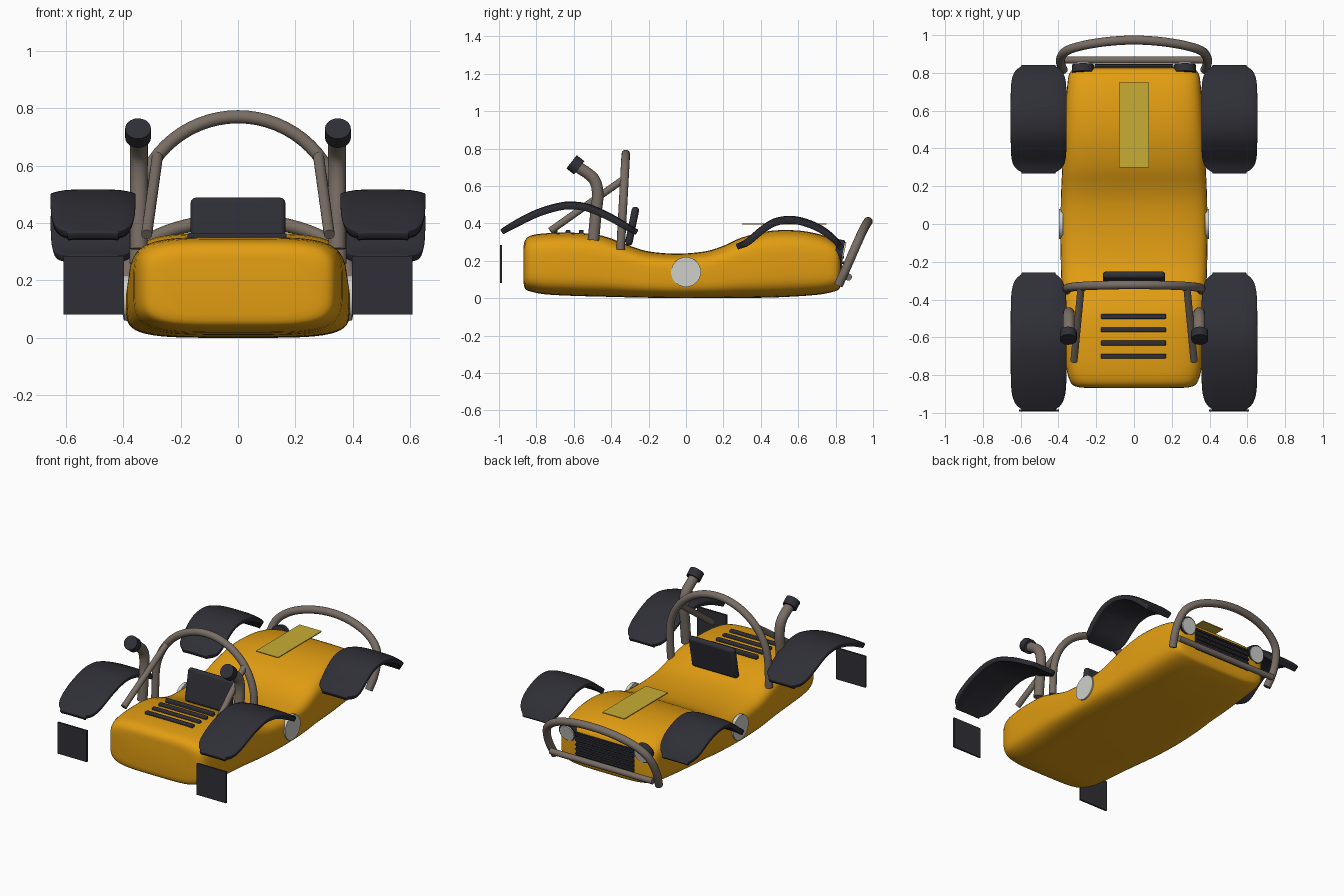
import bpy, bmesh, math
from mathutils import Vector

if "Cube" in bpy.data.objects:
    bpy.data.objects.remove(bpy.data.objects["Cube"])


def mat(name, r, g, b):
    m = bpy.data.materials.new(name)
    m.diffuse_color = (r, g, b, 1)
    m.use_nodes = True
    m.node_tree.nodes["Principled BSDF"].inputs["Base Color"].default_value = m.diffuse_color
    return m


ORANGE = mat("orange_paint", 0.76, 0.34, 0.006)
DARK = mat("dark_plastic", 0.028, 0.028, 0.037)
TUBE = mat("warm_grey_metal", 0.19, 0.155, 0.13)
PALE = mat("pale_glass", 0.62, 0.63, 0.60)
YELLOW = mat("yellow_screen", 0.58, 0.42, 0.035)


def finish(ob, name, m, angle=40):
    ob.name = name
    ob.data.materials.clear()
    ob.data.materials.append(m)
    bpy.ops.object.select_all(action='DESELECT')
    ob.select_set(True)
    bpy.context.view_layer.objects.active = ob
    bpy.ops.object.shade_smooth_by_angle(angle=math.radians(angle))
    return ob


def spline(rows, steps):
    """Catmull-Rom interpolation through tuples of any length."""
    out = []
    for i in range(len(rows) - 1):
        p = [rows[max(i - 1, 0)], rows[i], rows[i + 1], rows[min(i + 2, len(rows) - 1)]]
        for s in range(steps):
            t = s / steps
            out.append([0.5 * (2 * b + (c - a) * t + (2 * a - 5 * b + 4 * c - d) * t * t
                               + (3 * b - a - 3 * c + d) * t ** 3) for a, b, c, d in zip(*p)])
    return out + [list(rows[-1])]


def loft(name, rings, m, closed=True, angle=40):
    bm = bmesh.new()
    vs = [[bm.verts.new(p) for p in r] for r in rings]
    n = len(vs[0])
    for a, b in zip(vs, vs[1:]):
        for i in range(n if closed else n - 1):
            j = (i + 1) % n
            bm.faces.new((a[i], a[j], b[j], b[i]))
    if closed:
        bm.faces.new(vs[0])
        bm.faces.new(vs[-1])
    bmesh.ops.recalc_face_normals(bm, faces=bm.faces)
    me = bpy.data.meshes.new(name)
    bm.to_mesh(me)
    bm.free()
    ob = bpy.data.objects.new(name, me)
    bpy.context.collection.objects.link(ob)
    return finish(ob, name, m, angle)


def tube(name, pts, r, m):
    """Round tube swept along a path, with flat ends."""
    rings, normal = [], None
    pts = [Vector(p) for p in pts]
    for i, p in enumerate(pts):
        d = (pts[min(i + 1, len(pts) - 1)] - pts[max(i - 1, 0)]).normalized()
        if normal is None:
            normal = d.orthogonal()
        normal = (normal - d * normal.dot(d)).normalized()
        side = d.cross(normal)
        rings.append([p + r * (math.cos(a) * normal + math.sin(a) * side)
                      for a in [k * math.tau / 20 for k in range(20)]])
    return loft(name, rings, m)


def box(name, loc, size, m, bevel=0.0, rx=0.0):
    bpy.ops.mesh.primitive_cube_add(size=1, location=loc, rotation=(rx, 0, 0))
    ob = bpy.context.object
    ob.scale = size
    bpy.ops.object.transform_apply(location=False, rotation=False, scale=True)
    if bevel:
        b = ob.modifiers.new("round", 'BEVEL')
        b.width, b.segments = bevel, 3
    return finish(ob, name, m)


def sgnpow(v, e):
    return math.copysign(abs(v) ** e, v)


# Body: rounded cross-sections (y, half width, bottom, top)
stations = [
    (-.868, .25, .08, .28), (-.86, .31, .05, .31), (-.83, .34, .035, .335),
    (-.75, .36, .02, .347), (-.6, .37, .012, .35), (-.45, .378, .008, .335),
    (-.3, .385, .004, .28), (-.2, .388, .002, .25), (-.05, .39, 0, .238),
    (.1, .388, 0, .25), (.2, .385, 0, .28), (.3, .38, .001, .325),
    (.45, .375, .003, .36), (.6, .365, .01, .362), (.72, .355, .02, .34),
    (.79, .345, .035, .31), (.82, .32, .05, .285), (.83, .26, .09, .25)]
rings = []
for y, w, lo, hi in spline(stations, 3):
    ring = []
    for k in range(48):
        a = math.tau * (k + .5) / 48
        ring.append((w * sgnpow(math.cos(a), .45), y,
                     (lo + hi) / 2 + (hi - lo) / 2 * sgnpow(math.sin(a), .45)))
    rings.append(ring)
loft("body", rings, ORANGE, angle=50)


# Fenders: arched sheets with rounded plan corners and a slight crown
def fender(name, side, profile):
    path = spline(profile, 5)
    y0, y1 = path[0][0], path[-1][0]
    rows = []
    for y, z in path:
        u = min(1, abs(2 * (y - y0) / (y1 - y0) - 1))
        w = .145 * max(.62, (1 - u ** 7) ** .3 if u < 1 else 0)
        rows.append([(side * (.505 + w * v), y, z - .014 * (w * v / .145) ** 4)
                     for v in [k / 6 - 1 for k in range(13)]])
    ob = loft(name, rows, DARK, closed=False)
    s = ob.modifiers.new("thickness", 'SOLIDIFY')
    s.thickness, s.offset = .03, 0
    b = ob.modifiers.new("round", 'BEVEL')
    b.width, b.segments, b.angle_limit = .009, 2, math.radians(50)


rear_arch = [(-.985, .355), (-.9, .408), (-.8, .458), (-.7, .49), (-.62, .502),
             (-.52, .488), (-.4, .435), (-.3, .375), (-.262, .352)]
front_arch = [(.272, .275), (.33, .305), (.4, .365), (.47, .41), (.55, .425),
              (.63, .413), (.72, .375), (.79, .32), (.832, .265)]

for side, tag in ((1, "right"), (-1, "left")):
    fender("rear_fender_" + tag, side, rear_arch)
    fender("front_fender_" + tag, side, front_arch)
    box("mud_flap_" + tag, (side * .5025, -.988, .183), (.21, .011, .205), DARK)
    # Exhaust stack with cap
    tube("exhaust_" + tag, spline([(side * .345, y, z) for y, z in (
        (-.495, .31), (-.482, .45), (-.472, .56), (-.495, .64), (-.575, .70))], 6), .031, TUBE)
    tube("exhaust_cap_" + tag, [(side * .348, -.571, .697), (side * .348, -.612, .729)], .045, DARK)
    # Brace behind the roll hoop
    tube("hoop_brace_" + tag, [(side * .28, -.335, .635), (side * .318, -.725, .36)], .019, TUBE)
    # Side disc and headlamp
    tube("side_disc_" + tag, [(side * .375, 0, .14), (side * .397, 0, .14)], .08, PALE)
    tube("headlamp_shell_" + tag, [(side * .27, .80, .258), (side * .27, .84, .250)], .06, DARK)
    tube("headlamp_glass_" + tag, [(side * .27, .838, .25), (side * .27, .847, .248)], .052, PALE)

# Roll hoop: straight legs and a half circle
hoop = [(.355, z) for z in (.26, .34)]
hoop += [(.355 * math.cos(a), .42 + .35 * math.sin(a))
         for a in [math.pi * k / 32 for k in range(33)]]
hoop += [(-.355, z) for z in (.34, .26)]
tube("roll_hoop", [(x, -.35 + .055 * (z - .26), z) for x, z in hoop], .023, TUBE)

# Tilted front guard hoop and cross bar
half = [(.375, .815, .07), (.388, .85, .145), (.385, .885, .225), (.355, .918, .30),
        (.27, .945, .36), (.14, .966, .398), (0, .974, .41)]
guard = half + [(-x, y, z) for x, y, z in half[-2::-1]]
tube("front_guard", spline(guard, 4), .024, TUBE)
tube("guard_bar", [(-.37, .868, .113), (.37, .868, .113)], .019, TUBE)

# Seat back
box("seat", (0, -.288, .385), (.33, .04, .21), DARK, .018, -.2)

# Engine louvres
for i in range(4):
    box(f"louvre_{i + 1}", (-.003, -.49 - .07 * i, .352), (.345, .026, .026), DARK, .006)

# Grille panel with slats
box("grille_panel", (0, .822, .19), (.42, .024, .15), DARK)
for i in range(5):
    box(f"grille_slat_{i + 1}", (0, .836, .13 + .03 * i), (.42, .02, .014), DARK, .004)

# Small screen above the nose
box("nose_screen", (0, .525, .396), (.16, .45, .006), YELLOW)
